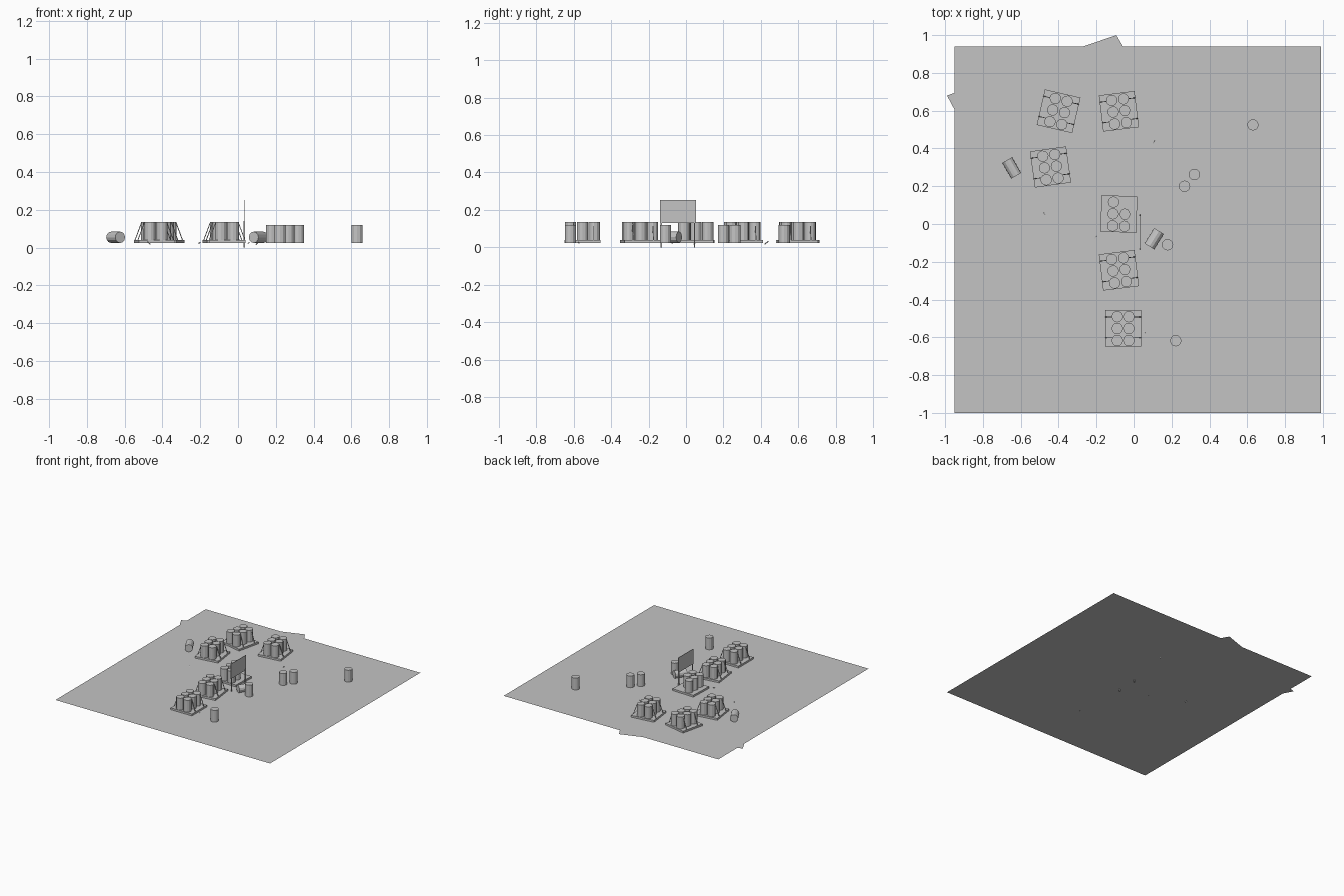
import bpy
import bmesh
from math import radians
from mathutils import Matrix, Vector

cube = bpy.data.objects.get("Cube")
if cube:
    bpy.data.objects.remove(cube, do_unlink=True)

GROUND = 0.024
DECK = 0.015
RADIUS = 0.03
HEIGHT = 0.096

grey = bpy.data.materials.new("plain_grey")
grey.use_nodes = True
shade = (0.55, 0.55, 0.55, 1)
grey.diffuse_color = shade
grey.node_tree.nodes["Principled BSDF"].inputs["Base Color"].default_value = shade


def finish(name, bm):
    mesh = bpy.data.meshes.new(name)
    bm.to_mesh(mesh)
    bm.free()
    mesh.materials.append(grey)
    obj = bpy.data.objects.new(name, mesh)
    bpy.context.collection.objects.link(obj)
    return obj


def add_box(bm, matrix, size):
    bmesh.ops.create_cube(bm, size=1, matrix=matrix @ Matrix.Diagonal((*size, 1)))


def add_drum(bm, matrix):
    bmesh.ops.create_cone(bm, cap_ends=True, segments=12, radius1=RADIUS,
                          radius2=RADIUS, depth=HEIGHT, matrix=matrix)


def add_bar(bm, start, end, width, matrix=Matrix()):
    start, end = Vector(start), Vector(end)
    turn = (end - start).to_track_quat('Z', 'Y').to_matrix().to_4x4()
    place = matrix @ Matrix.Translation((start + end) / 2) @ turn
    add_box(bm, place, (width, width, (end - start).length))


# Flat ground sheet with two corners of old paving poking out
outline = [(-0.95, -1), (0.99, -1), (0.99, 0.94), (-0.06, 0.94), (-0.095, 1),
           (-0.27, 0.94), (-0.95, 0.94), (-0.95, 0.695), (-0.99, 0.68), (-0.95, 0.605)]
bm = bmesh.new()
bm.faces.new([bm.verts.new((x, y, GROUND)) for x, y in outline])
finish("ground", bm)


# Pallets carrying drums, tied down with sloping straps
def pallet(name, x, y, angle, spots, strapped=True):
    base = Matrix.Translation((x, y, GROUND)) @ Matrix.Rotation(radians(angle), 4, 'Z')
    bm = bmesh.new()
    add_box(bm, base @ Matrix.Translation((0, 0, DECK / 2)), (0.193, 0.193, DECK))
    finish(name + "_deck", bm)
    bm = bmesh.new()
    for u, v in spots:
        add_drum(bm, base @ Matrix.Translation((u, v, DECK + HEIGHT / 2)))
    finish(name + "_drums", bm)
    if strapped:
        bm = bmesh.new()
        for side in (-1, 1):
            for v in (-0.05, 0.06):
                add_bar(bm, (side * 0.06, v, DECK + HEIGHT - 0.003),
                        (side * 0.095, v, DECK), 0.004, base)
        finish(name + "_straps", bm)


full = [(u, v) for u in (-0.032, 0.032) for v in (-0.064, 0, 0.062)]
partial = [s for s in full if s != (0.032, 0.062)]
for name, x, y, angle in [("back_left_pallet", -0.08, 0.597, 7),
                          ("back_right_pallet", -0.4, 0.597, -13),
                          ("side_pallet", -0.443, 0.302, 8),
                          ("front_pallet", -0.058, -0.553, 0),
                          ("middle_pallet", -0.08, -0.245, 7)]:
    pallet(name, x, y, angle, full)
pallet("open_pallet", -0.08, 0.053, -2, partial, False)

# Loose drums, standing and toppled
for x, y in [(0.63, 0.525), (0.32, 0.262), (0.268, 0.2), (0.178, -0.11), (0.222, -0.618)]:
    bm = bmesh.new()
    add_drum(bm, Matrix.Translation((x, y, GROUND + HEIGHT / 2)))
    finish("standing_drum", bm)
for x, y, angle in [(-0.648, 0.297, -60), (0.108, -0.078, 58)]:
    bm = bmesh.new()
    add_drum(bm, Matrix.Translation((x, y, GROUND + RADIUS))
             @ Matrix.Rotation(radians(angle), 4, 'Z')
             @ Matrix.Rotation(radians(90), 4, 'Y'))
    finish("toppled_drum", bm)

# Notice board on two posts
bm = bmesh.new()
add_box(bm, Matrix.Translation((0.033, -0.043, 0.191)), (0.003, 0.192, 0.122))
finish("notice_board", bm)
bm = bmesh.new()
for y in (-0.132, 0.046):
    add_bar(bm, (0.033, y, 0), (0.033, y, 0.14), 0.006)
finish("board_posts", bm)

# Small scraps on the ground
bm = bmesh.new()
for x, y, dx, dy, dz in [(0.103, 0.43, 0.007, 0.01, 0.008), (-0.472, 0.05, 0.007, -0.009, -0.007),
                         (-0.205, -0.07, 0.004, 0.006, 0.002), (0.055, -0.573, 0.004, -0.003, 0.002)]:
    mid, half = Vector((x, y, GROUND)), Vector((dx, dy, dz))
    add_bar(bm, mid - half, mid + half, 0.004)
finish("scraps", bm)
